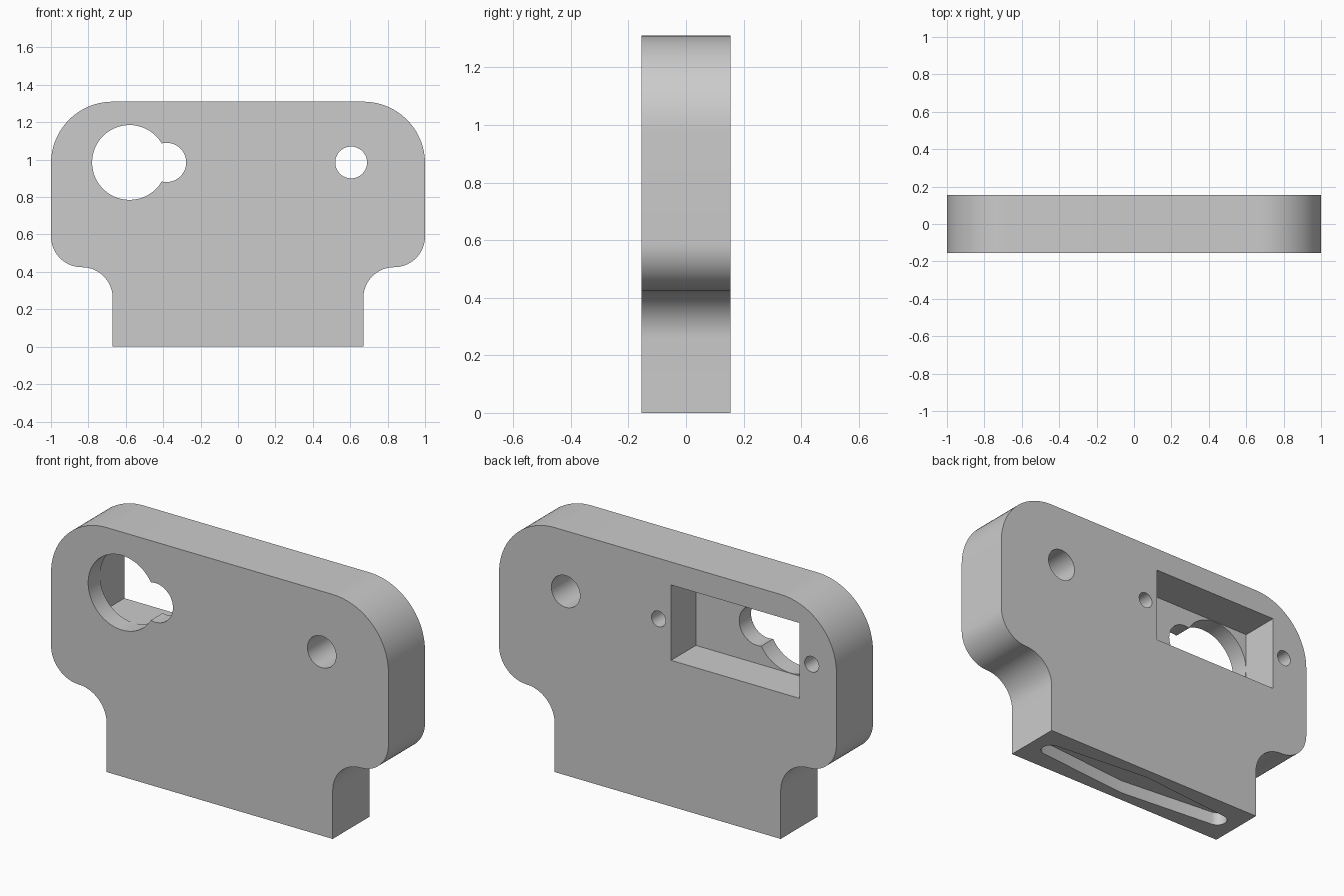
import bpy, bmesh
from math import sin, cos, pi, radians
from mathutils import Vector

if "Cube" in bpy.data.objects:
    bpy.data.objects.remove(bpy.data.objects["Cube"])


def arc(cx, cz, r, a0, a1, n=16):
    """Points on an arc, angles in degrees."""
    return [(cx + r * cos(radians(a0 + (a1 - a0) * i / n)),
             cz + r * sin(radians(a0 + (a1 - a0) * i / n))) for i in range(n + 1)]


def prism(name, pts, lo, hi, axis='Y'):
    """Extrude a 2D outline along Y (outline in xz) or Z (outline in xy)."""
    bm = bmesh.new()
    place = (lambda p: (p[0], lo, p[1])) if axis == 'Y' else (lambda p: (p[0], p[1], lo))
    face = bm.faces.new([bm.verts.new(place(p)) for p in pts])
    out = bmesh.ops.extrude_face_region(bm, geom=[face])
    d = Vector((0, hi - lo, 0)) if axis == 'Y' else Vector((0, 0, hi - lo))
    bmesh.ops.translate(bm, vec=d, verts=[g for g in out['geom'] if isinstance(g, bmesh.types.BMVert)])
    bmesh.ops.recalc_face_normals(bm, faces=bm.faces)
    mesh = bpy.data.meshes.new(name)
    bm.to_mesh(mesh)
    bm.free()
    obj = bpy.data.objects.new(name, mesh)
    bpy.context.collection.objects.link(obj)
    return obj


def circle(cx, cz, r, n=48):
    return arc(cx, cz, r, 0, 360 - 360 / n, n - 1)


T = 0.155      # half thickness
HZ = 0.985     # height of all holes

# Plate outline: right half, then mirrored
half = ([(0.67, 0)] + arc(0.835, 0.26, 0.165, 180, 90) + arc(0.835, 0.59, 0.165, -90, 0)[1:]
        + arc(0.67, 0.98, 0.33, 0, 90, 24))
plate = prism("plate", half + [(-x, z) for x, z in reversed(half)], -T, T)

# Tapered slot outline on the underside: round ends, widest in the middle
slot = arc(0.545, 0, 0.05, -80, 80) + [(0, 0.1)] + arc(-0.545, 0, 0.05, 100, 260) + [(0, -0.1)]

cutters = [
    # rectangular pocket in the back
    prism("pocket_cutter", [(-0.782, HZ - 0.202), (-0.02, HZ - 0.202),
                            (-0.02, HZ + 0.202), (-0.782, HZ + 0.202)], T - 0.21, T + 0.1),
    # keyhole opening in the front
    prism("keyhole_large_cutter", circle(-0.58, HZ, 0.2, 64), -T - 0.1, T - 0.18),
    prism("keyhole_small_cutter", circle(-0.382, HZ, 0.105), -T - 0.1, T - 0.17),
    # through hole
    prism("through_hole_cutter", circle(0.605, HZ, 0.085), -T - 0.1, T + 0.1),
    # underside slot
    prism("slot_cutter", slot, -0.1, 0.07, 'Z'),
]
# blind screw holes either side of the pocket
for side in (-1, 1):
    cutters.append(prism("screw_hole_cutter", circle(-0.4 + side * 0.454, HZ, 0.042, 32), T - 0.21, T + 0.1))

bpy.context.view_layer.objects.active = plate
plate.select_set(True)
for c in cutters:
    m = plate.modifiers.new(c.name, 'BOOLEAN')
    m.operation, m.solver, m.object = 'DIFFERENCE', 'EXACT', c
    bpy.ops.object.modifier_apply(modifier=m.name)
    bpy.data.objects.remove(c)

bpy.ops.object.shade_smooth_by_angle(angle=radians(30))
